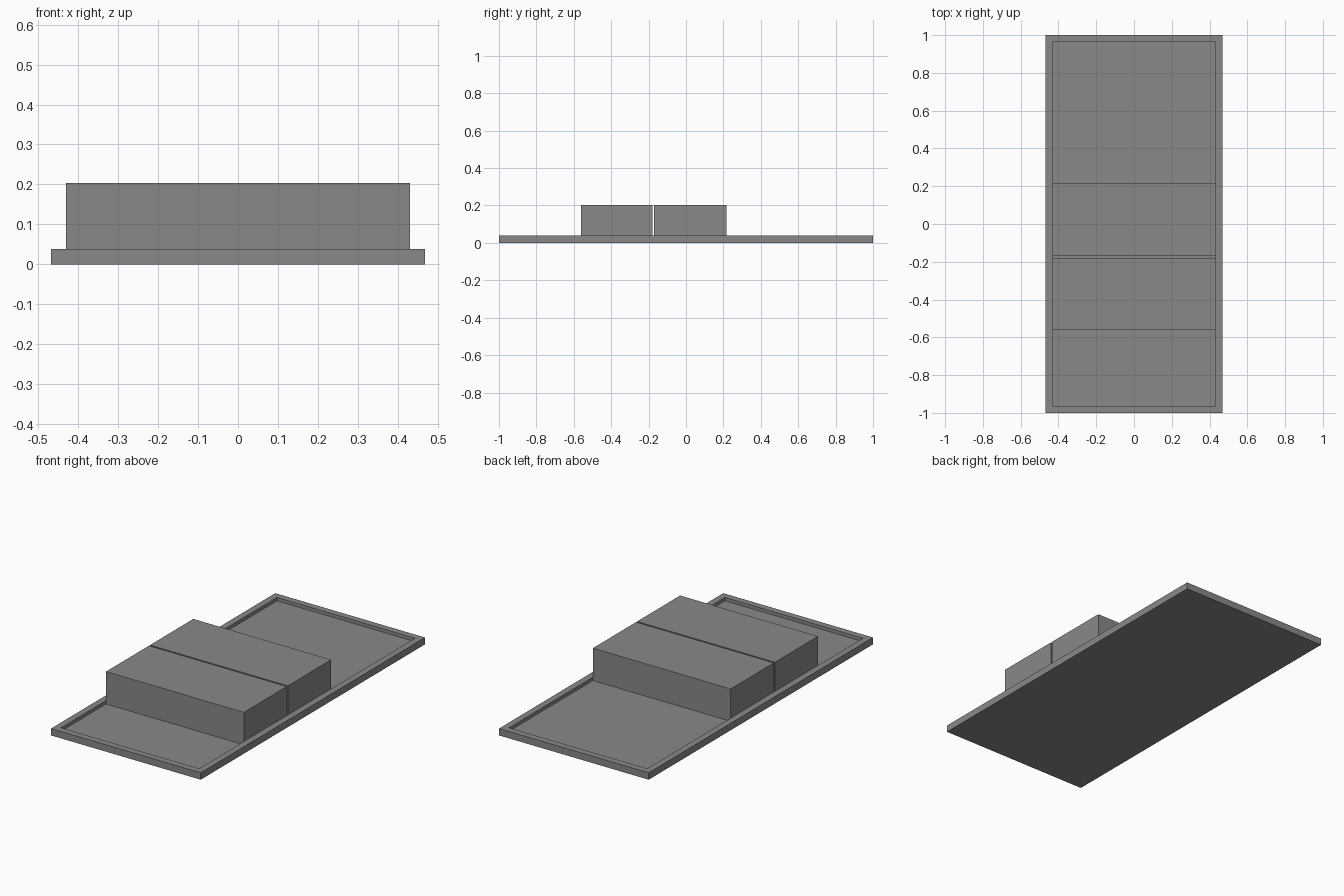
import bpy, bmesh

if "Cube" in bpy.data.objects:
    bpy.data.objects.remove(bpy.data.objects["Cube"])

grey = bpy.data.materials.new("dark_grey")
grey.diffuse_color = (0.25, 0.25, 0.25, 1)
grey.use_nodes = True
grey.node_tree.nodes["Principled BSDF"].inputs["Base Color"].default_value = grey.diffuse_color


def finish(name, bm):
    bmesh.ops.recalc_face_normals(bm, faces=bm.faces)
    mesh = bpy.data.meshes.new(name)
    bm.to_mesh(mesh)
    bm.free()
    mesh.materials.append(grey)
    ob = bpy.data.objects.new(name, mesh)
    bpy.context.collection.objects.link(ob)
    return ob


def box(size, centre):
    bm = bmesh.new()
    bmesh.ops.create_cube(bm, size=1)
    bmesh.ops.scale(bm, vec=size, verts=bm.verts)
    bmesh.ops.translate(bm, vec=centre, verts=bm.verts)
    return bm


RIM, RIM_TOP, FLOOR = 0.037, 0.039, 0.02
BLOCK_TOP = 0.203

# shallow tray: inset the top face and push it down to form the rim
bm = box((0.935, 2.0, RIM_TOP), (0, 0, RIM_TOP / 2))
bm.normal_update()
top = max(bm.faces, key=lambda f: f.calc_center_median().z)
bmesh.ops.inset_region(bm, faces=[top], thickness=RIM, use_even_offset=True)
inner = bmesh.ops.extrude_discrete_faces(bm, faces=[top])["faces"][0]
bmesh.ops.translate(bm, vec=(0, 0, FLOOR - RIM_TOP), verts=inner.verts)
finish("tray", bm)

# two blocks lying across the tray, with a narrow gap between them
for name, y0, y1 in (("rear_block", -0.17, 0.216),
                     ("front_block", -0.562, -0.179)):
    size = (0.861, y1 - y0, BLOCK_TOP - FLOOR)
    finish(name, box(size, (0, (y0 + y1) / 2, (BLOCK_TOP + FLOOR) / 2)))
